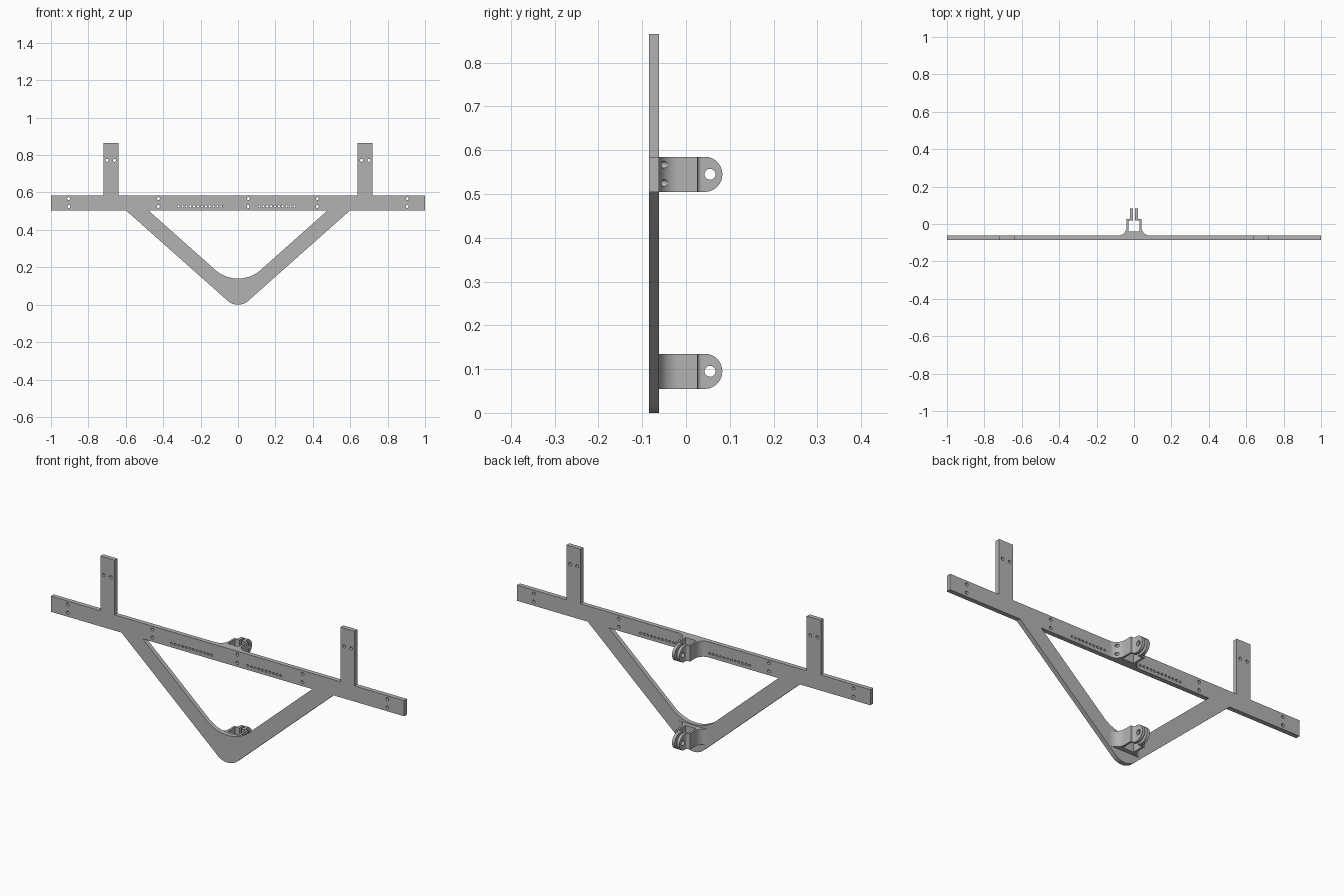
import bpy, bmesh
from math import sin, cos, pi, radians, atan2
from mathutils import Matrix

cube = bpy.data.objects.get("Cube")
if cube:
    bpy.data.objects.remove(cube)

grey = bpy.data.materials.new("painted grey metal")
grey.use_nodes = True
colour = (0.45, 0.45, 0.45, 1)
grey.diffuse_color = colour
grey.node_tree.nodes["Principled BSDF"].inputs["Base Color"].default_value = colour

# Profile planes: drawing axes mapped onto the world
FRONT = Matrix.Rotation(pi / 2, 4, 'X')
SIDE = Matrix(((0, 0, 1, 0), (1, 0, 0, 0), (0, 1, 0, 0), (0, 0, 0, 1)))
TOP = Matrix()


def arc(cx, cy, r, start, end, n=12):
    angles = [radians(start + (end - start) * i / n) for i in range(n + 1)]
    return [(cx + r * cos(a), cy + r * sin(a)) for a in angles]


def circle(cx, cy, r, n=20):
    return arc(cx, cy, r, 0, 360, n)[:-1]


def mirrored(half):
    """Close a right-hand half outline with its reflection."""
    return half + [(-x, y) for x, y in reversed(half) if x > 1e-5]


def prism(name, loops, depth, plane, location=(0, 0, 0)):
    """Extrude an outline (first loop) with holes (other loops)."""
    curve = bpy.data.curves.new(name, 'CURVE')
    curve.dimensions = '2D'
    curve.fill_mode = 'BOTH'
    curve.extrude = depth / 2
    for loop in loops:
        spline = curve.splines.new('POLY')
        spline.points.add(len(loop) - 1)
        for point, (x, y) in zip(spline.points, loop):
            point.co = (x, y, 0, 1)
        spline.use_cyclic_u = True
    temp = bpy.data.objects.new(name + " outline", curve)
    bpy.context.collection.objects.link(temp)
    graph = bpy.context.evaluated_depsgraph_get()
    mesh = bpy.data.meshes.new_from_object(temp.evaluated_get(graph))
    bpy.data.objects.remove(temp)
    mesh.transform(Matrix.Translation(location) @ plane)
    bm = bmesh.new()
    bm.from_mesh(mesh)
    bmesh.ops.remove_doubles(bm, verts=bm.verts, dist=1e-5)
    bmesh.ops.recalc_face_normals(bm, faces=bm.faces)
    bm.to_mesh(mesh)
    bm.free()
    mesh.name = name
    mesh.materials.clear()
    mesh.materials.append(grey)
    obj = bpy.data.objects.new(name, mesh)
    bpy.context.collection.objects.link(obj)
    return obj


def cut(obj, tool, operation):
    """Apply a boolean and discard the tool."""
    tool.hide_render = True
    mod = obj.modifiers.new("cut", 'BOOLEAN')
    mod.object, mod.operation, mod.solver = tool, operation, 'EXACT'
    graph = bpy.context.evaluated_depsgraph_get()
    mesh = bpy.data.meshes.new_from_object(obj.evaluated_get(graph))
    obj.modifiers.clear()
    obj.data = mesh
    bpy.data.objects.remove(tool)


def smooth(obj):
    obj.data.shade_smooth()
    obj.data.set_sharp_from_angle(angle=radians(30))


# Flat frame: crossbar, two uprights and a rounded V brace in one plate
BAR_LOW, BAR_HIGH = 0.505, 0.585
slope = 41.6
outline = mirrored(arc(0, 0.083, 0.083, -90, -90 + slope) + [
    (0.6, BAR_LOW), (1, BAR_LOW), (1, BAR_HIGH), (0.72, BAR_HIGH),
    (0.72, 0.865), (0.64, 0.865), (0.64, BAR_HIGH)])
opening = mirrored(arc(0, 0.324, 0.184, -90, -90 + slope) + [(0.48, BAR_LOW)])

# Bolt holes and the two rows of small adjustment holes
BOLT_ROWS = (0.525, 0.567)
holes = [circle(x, z, 0.008) for x in (-0.905, -0.426, 0.055, 0.424, 0.905)
         for z in BOLT_ROWS]
holes += [circle(side * x, 0.772, 0.008) for side in (-1, 1) for x in (0.66, 0.7)]
for start, count in ((-0.317, 12), (0.115, 10)):
    holes += [circle(start + 0.0207 * i, 0.526, 0.006, 12) for i in range(count)]

frame = prism("frame_plate", [outline, opening] + holes, 0.023, FRONT,
              (0, -0.0735, 0))
smooth(frame)


# Clamp brackets: flared foot, square tube socket and split pinned lugs
def bracket(name, z):
    half = [(0.085, -0.062)] + arc(0.085, -0.017, 0.045, 270, 180)
    half += [(0.04, 0.026)] + arc(0.031, 0.036, 0.010, 270, 180, 6)
    half += [(0.021, 0.085), (0.006, 0.085), (0.006, 0.02),
             (0.03, 0.02), (0.03, -0.04)]
    obj = prism(name, [mirrored(half)], 0.08, TOP, (0, 0, z))
    side = [(-0.1, -0.05), (0.043, -0.05)]
    side = [(-0.1, -0.04)] + arc(0.043, 0, 0.04, -90, 90, 24) + [(-0.1, 0.04)]
    # Slightly oversize flat edges keep only the round end and pin hole active
    side = [(y, h * 1.002) for y, h in side]
    cut(obj, prism("lug_shape", [side, circle(0.055, 0, 0.0125, 24)], 0.4,
                   SIDE, (0, 0, z)), 'INTERSECT')
    return obj


lower = bracket("lower_bracket", 0.095)
upper = bracket("upper_bracket", 0.545)
for z in BOLT_ROWS:
    cut(upper, prism("bolt_cutter", [circle(0.055, z, 0.008)], 0.1, FRONT,
                     (0, -0.03, 0)), 'DIFFERENCE')
for part in (lower, upper):
    smooth(part)
